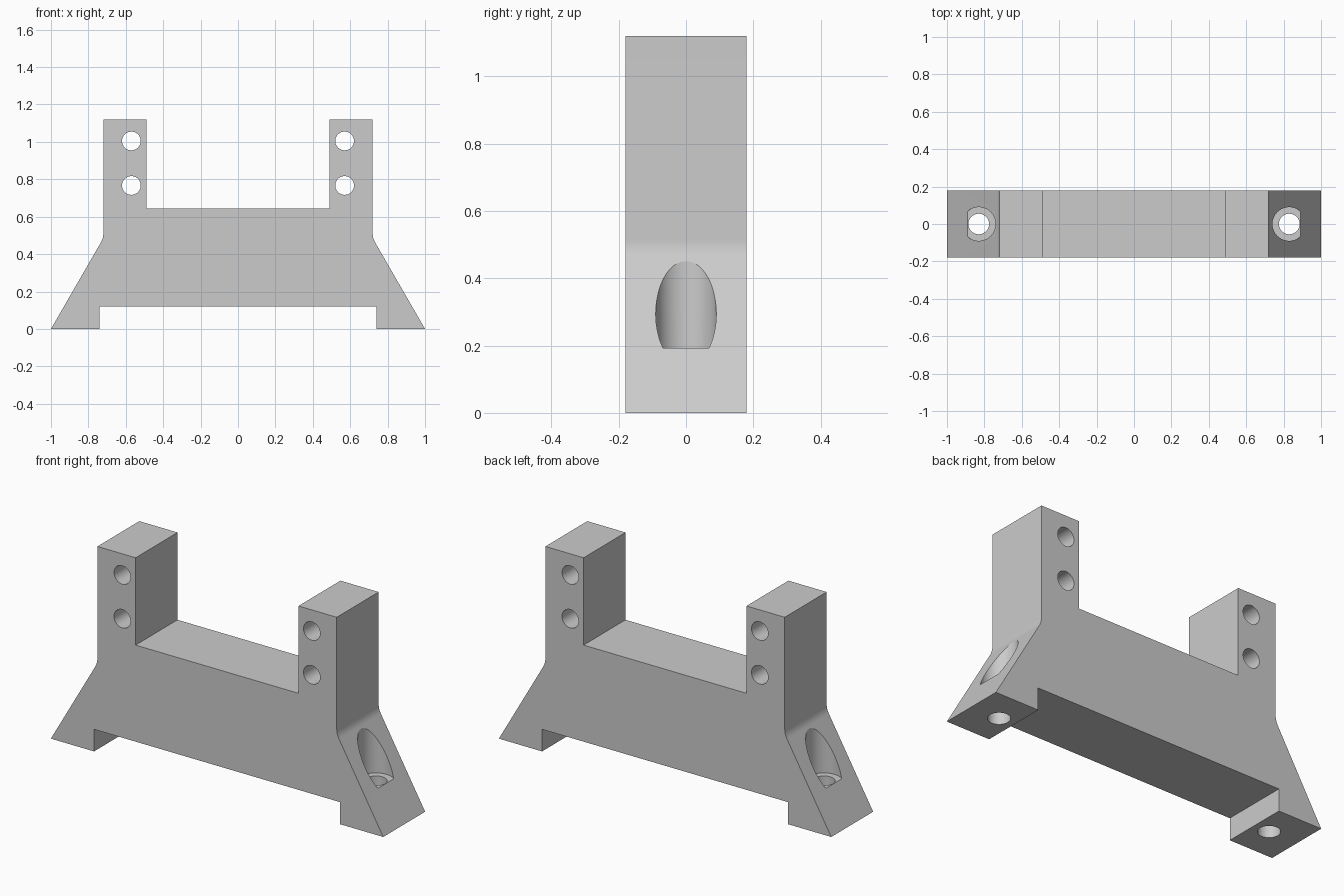
import bpy, bmesh, math

if "Cube" in bpy.data.objects:
    bpy.data.objects.remove(bpy.data.objects["Cube"])

HALF_DEPTH = 0.18

grey = bpy.data.materials.new("plain grey")
grey.diffuse_color = (0.6, 0.6, 0.6, 1)
grey.use_nodes = True
grey.node_tree.nodes["Principled BSDF"].inputs["Base Color"].default_value = grey.diffuse_color

# Right half of the bracket outline, from underside to inner post corner
half = [(0.74, 0.12), (0.74, 0), (1, 0)]
# Small rounded blend between the 60 degree slope and the vertical side
R, zc = 0.1, 0.512
for i in range(9):
    a = math.radians(30 * (1 - i / 8))
    half.append((0.72 + R * (1 - math.cos(a)), zc - R * math.sin(a)))
half += [(0.72, 1.12), (0.49, 1.12), (0.49, 0.645)]
outline = half + [(-x, z) for x, z in reversed(half)]

# Extrude the outline through the depth
bm = bmesh.new()
face = bm.faces.new([bm.verts.new((x, -HALF_DEPTH, z)) for x, z in outline])
ext = bmesh.ops.extrude_face_region(bm, geom=[face])
bmesh.ops.translate(bm, vec=(0, 2 * HALF_DEPTH, 0),
                    verts=[v for v in ext["geom"] if isinstance(v, bmesh.types.BMVert)])
bmesh.ops.recalc_face_normals(bm, faces=bm.faces)
mesh = bpy.data.meshes.new("bracket")
bm.to_mesh(mesh)
bm.free()
bracket = bpy.data.objects.new("bracket", mesh)
bpy.context.collection.objects.link(bracket)
mesh.materials.append(grey)


def drill(name, radius, length, location, rotation=(0, 0, 0)):
    """Cut a round hole through the bracket, then discard the cutter."""
    bpy.ops.mesh.primitive_cylinder_add(vertices=64, radius=radius, depth=length,
                                        location=location, rotation=rotation)
    cutter = bpy.context.object
    cutter.name = name
    cutter.hide_render = True
    cutter.data.materials.append(grey)
    bpy.context.view_layer.objects.active = bracket
    mod = bracket.modifiers.new(name, 'BOOLEAN')
    mod.operation = 'DIFFERENCE'
    mod.solver = 'EXACT'
    mod.object = cutter
    bpy.ops.object.modifier_apply(modifier=mod.name)
    bpy.data.objects.remove(cutter, do_unlink=True)


for s in (-1, 1):
    # Cross holes in the upright posts
    for z in (0.767, 1.005):
        drill("post_hole", 0.05, 1, (s * 0.57, 0, z), (math.pi / 2, 0, 0))
    # Counterbore opening on the slope, and the screw hole through the foot
    drill("counterbore", 0.09, 0.5, (s * 0.83, 0, 0.192 + 0.25))
    drill("screw_hole", 0.055, 0.6, (s * 0.83, 0, 0.1))

# Smooth bores and blends, crisp edges
bpy.ops.object.select_all(action='DESELECT')
bracket.select_set(True)
bpy.context.view_layer.objects.active = bracket
bpy.ops.object.shade_smooth_by_angle(angle=math.radians(25))
